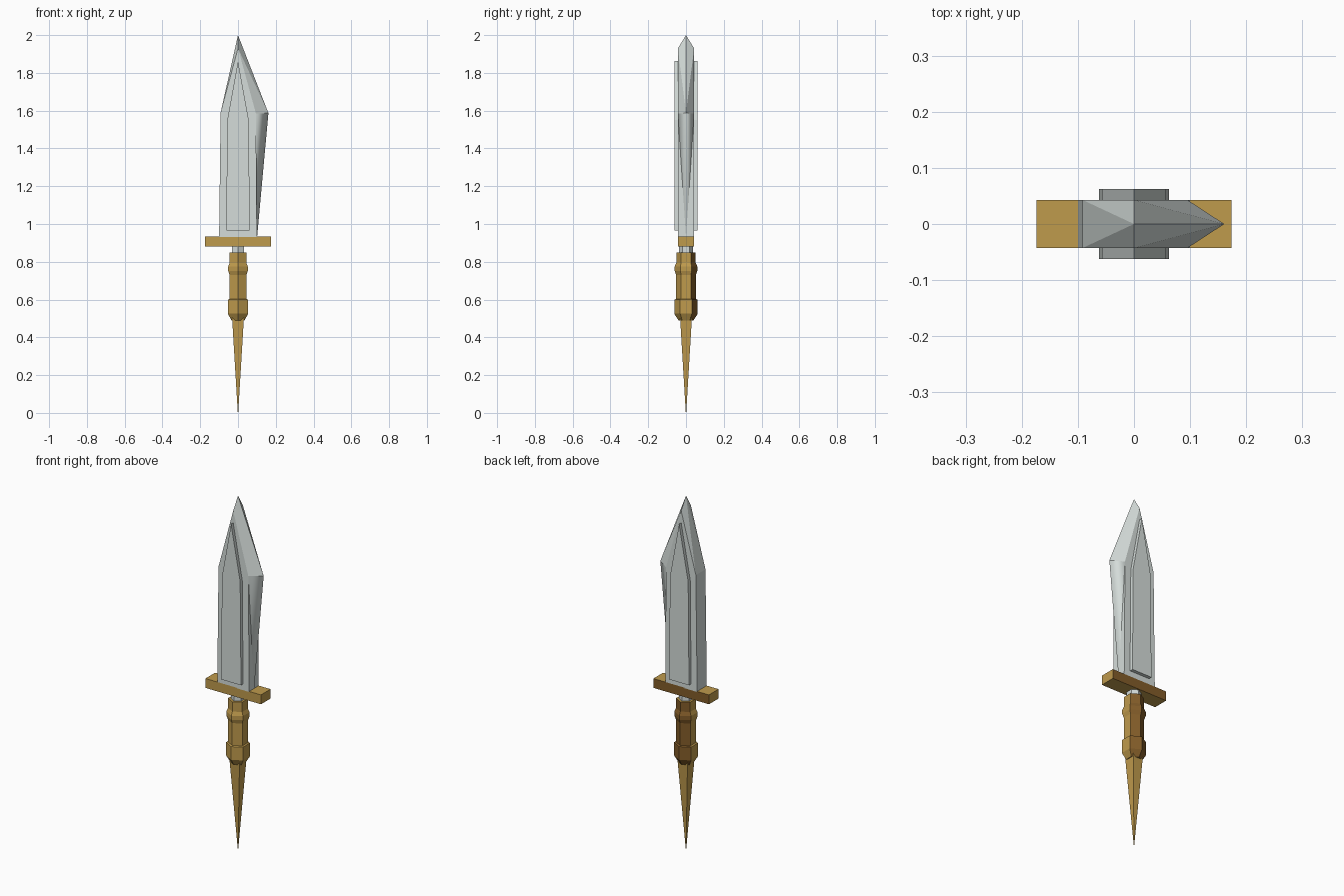
import bpy, bmesh, math

if "Cube" in bpy.data.objects:
    bpy.data.objects.remove(bpy.data.objects["Cube"])


def material(name, rgb):
    m = bpy.data.materials.new(name)
    m.diffuse_color = (*rgb, 1)
    m.use_nodes = True
    m.node_tree.nodes["Principled BSDF"].inputs["Base Color"].default_value = m.diffuse_color
    return m


steel = material("pale steel", (0.665, 0.72, 0.70))
bronze = material("bronze brown", (0.52, 0.325, 0.073))
dark = material("dark brown", (0.227, 0.109, 0.022))


def finish(name, bm, mat, back=None):
    """Make the object; faces turned to the back (+y) take the back material."""
    bmesh.ops.recalc_face_normals(bm, faces=bm.faces[:])
    if back:
        for f in bm.faces:
            f.material_index = int(f.normal.y > 0.2)
    me = bpy.data.meshes.new(name)
    bm.to_mesh(me)
    bm.free()
    for m in (mat, back):
        if m:
            me.materials.append(m)
    ob = bpy.data.objects.new(name, me)
    bpy.context.collection.objects.link(ob)
    return ob


def hull(name, points, mat, back=None):
    """Convex solid around the given points, with coplanar triangles merged."""
    bm = bmesh.new()
    for p in points:
        bm.verts.new(p)
    bmesh.ops.convex_hull(bm, input=bm.verts[:])
    bmesh.ops.dissolve_limit(bm, angle_limit=math.radians(0.5),
                             verts=bm.verts[:], edges=bm.edges[:])
    return finish(name, bm, mat, back)


def lathe(name, profile, sides, turn, mat, back=None):
    """Low-poly turned part from (radius, z) rings."""
    bm = bmesh.new()
    angles = [turn + 2 * math.pi * i / sides for i in range(sides)]
    rings = [[bm.verts.new((r * math.cos(a), r * math.sin(a), z)) for a in angles]
             for r, z in profile]
    for lo, hi in zip(rings, rings[1:]):
        for i in range(sides):
            j = (i + 1) % sides
            bm.faces.new((lo[i], lo[j], hi[j], hi[i]))
    bm.faces.new(rings[0])
    bm.faces.new(rings[-1])
    return finish(name, bm, mat, back)


def plate(outline, half):
    return [(x, s * half, z) for x, z in outline for s in (-1, 1)]


# Blade body with a pointed tip
T = 0.043
TIP = (0, 0, 2.0)
outline = [(-0.1, 0.93), (-0.092, 1.59), (0, 1.93), (0.095, 1.585), (0.1, 0.93)]
hull("blade", plate(outline, T) + [TIP], steel)

# Flared cutting edge on the right, running from the tip down to the guard
edge = hull("cutting_edge", plate([(0, 1.93), (0.095, 1.585)], T)
            + [TIP, (0.161, 0, 1.587), (0.101, 0, 0.93)], steel)
for p in edge.data.polygons:          # lower flanks are softly shaded
    p.use_smooth = p.center.z < 1.5

# Raised panel on both blade faces
panel = [(-0.062, 0.965), (-0.057, 1.55), (0, 1.862), (0.057, 1.55), (0.062, 0.965)]
hull("blade_panel", plate(panel, 0.062), steel)

# Crossguard
hull("crossguard", plate([(x, z) for x in (-0.174, 0.174) for z in (0.88, 0.933)], T),
     bronze, dark)

# Neck between guard and grip
lathe("neck", [(0.037, 0.83), (0.037, 0.89)], 6, math.pi / 6, steel)

# Hexagonal grip with a ridge near the top and a wider collar below
lathe("grip", [(0.04, 0.49), (0.062, 0.525), (0.061, 0.60), (0.052, 0.603),
               (0.052, 0.73), (0.06, 0.752), (0.06, 0.775), (0.051, 0.795),
               (0.051, 0.85)], 6, math.pi / 6, bronze, dark)

# Square pommel spike
lathe("pommel_spike", [(0.0015, 0.0), (0.046, 0.525)], 4, math.pi / 4, bronze)
